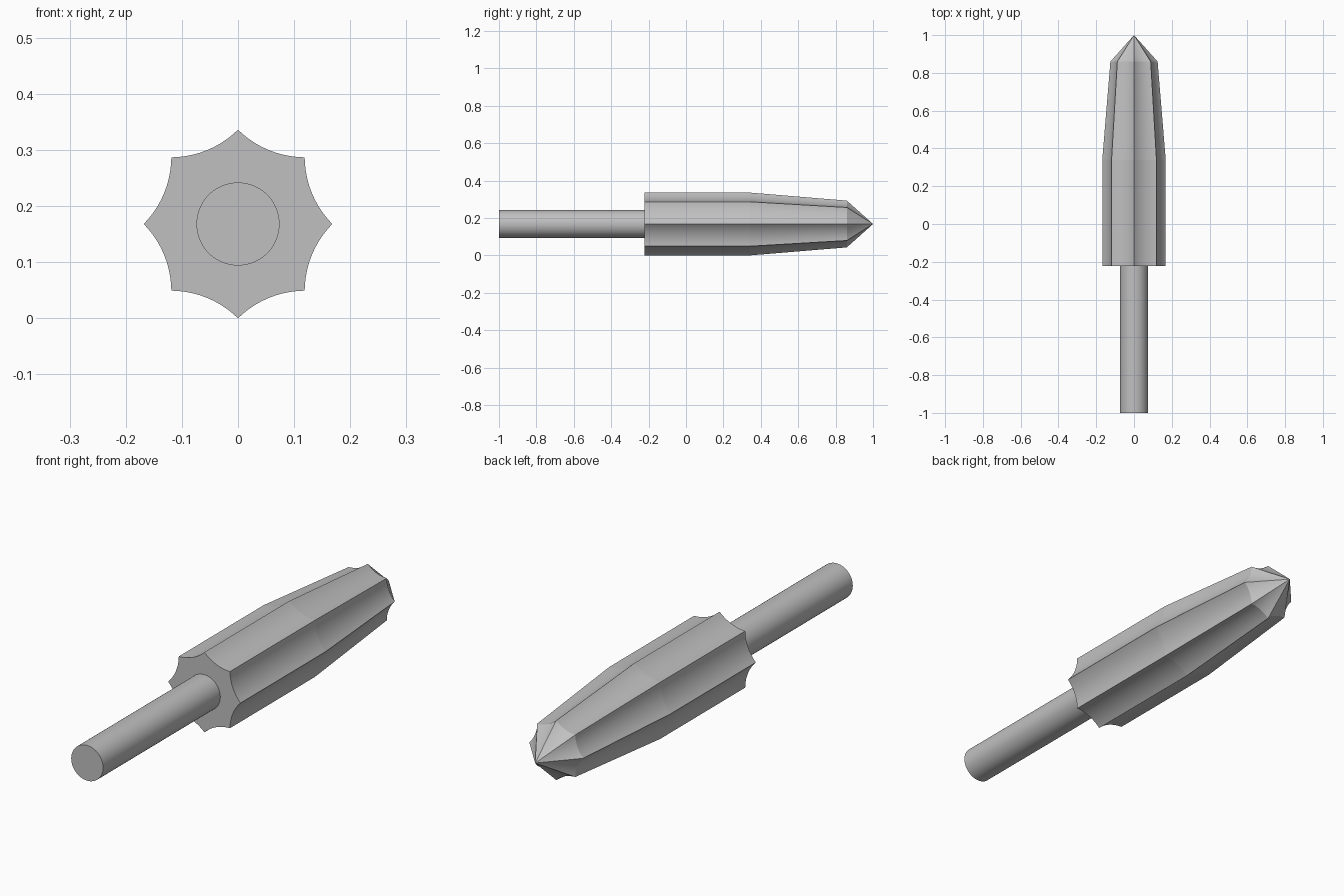
import bpy, bmesh
from math import sin, cos, pi, radians
from mathutils import Vector, Matrix

cube = bpy.data.objects.get("Cube")
if cube:
    bpy.data.objects.remove(cube, do_unlink=True)

RADIUS = 0.168          # ridge radius, also the height of the axis
FLUTES = 8
STEPS = 10              # segments across each flute
SHOULDER = -0.223

steel = bpy.data.materials.new("grey steel")
steel.use_nodes = True
steel.diffuse_color = (0.527, 0.527, 0.527, 1)
steel.node_tree.nodes["Principled BSDF"].inputs["Base Color"].default_value = steel.diffuse_color


def add_object(name, bm):
    """Finish a mesh with smooth faces and sharp edges at marked or steep creases."""
    bmesh.ops.recalc_face_normals(bm, faces=bm.faces)
    for face in bm.faces:
        face.smooth = True
    for edge in bm.edges:
        if edge.calc_face_angle(0) > radians(25):
            edge.smooth = False
    mesh = bpy.data.meshes.new(name)
    bm.to_mesh(mesh)
    bm.free()
    mesh.materials.append(steel)
    obj = bpy.data.objects.new(name, mesh)
    obj.location.z = RADIUS
    bpy.context.collection.objects.link(obj)
    return obj


def star_profile():
    """Eight ridges joined by concave arcs, on a unit radius."""
    half_chord = sin(pi / FLUTES)
    half_arc = radians(22)
    arc_radius = half_chord / sin(half_arc)
    centre = cos(pi / FLUTES) + arc_radius * cos(half_arc)
    points = []
    for i in range(FLUTES):
        turn = Matrix.Rotation(2 * pi * (i + 0.5) / FLUTES, 2)
        for j in range(STEPS):
            a = half_arc * (2 * j / STEPS - 1)
            points.append(turn @ Vector((centre - arc_radius * cos(a), arc_radius * sin(a))))
    return points


# Fluted head: scaled star sections along the axis, closed by a point
bm = bmesh.new()
profile = star_profile()
rings = []
for y, r in ((SHOULDER, RADIUS), (0.34, RADIUS), (0.86, 0.125)):
    rings.append([bm.verts.new((p.x * r, y, p.y * r)) for p in profile])
tip = bm.verts.new((0, 1, 0))
bm.faces.new(rings[0])
count = len(profile)
for i in range(count):
    k = (i + 1) % count
    for a, b in zip(rings, rings[1:]):
        bm.faces.new((a[i], a[k], b[k], b[i]))
    bm.faces.new((rings[-1][i], rings[-1][k], tip))
for ring in rings:
    for i in range(count):
        bm.edges.get((ring[i - 1], ring[i])).smooth = False
add_object("fluted_head", bm)

# Round shank, seated slightly inside the head
bm = bmesh.new()
length = SHOULDER + 0.02 + 1
place = Matrix.Translation((0, length / 2 - 1, 0)) @ Matrix.Rotation(pi / 2, 4, "X")
bmesh.ops.create_cone(bm, cap_ends=True, segments=64, radius1=0.074, radius2=0.074,
                      depth=length, matrix=place)
add_object("shank", bm)
